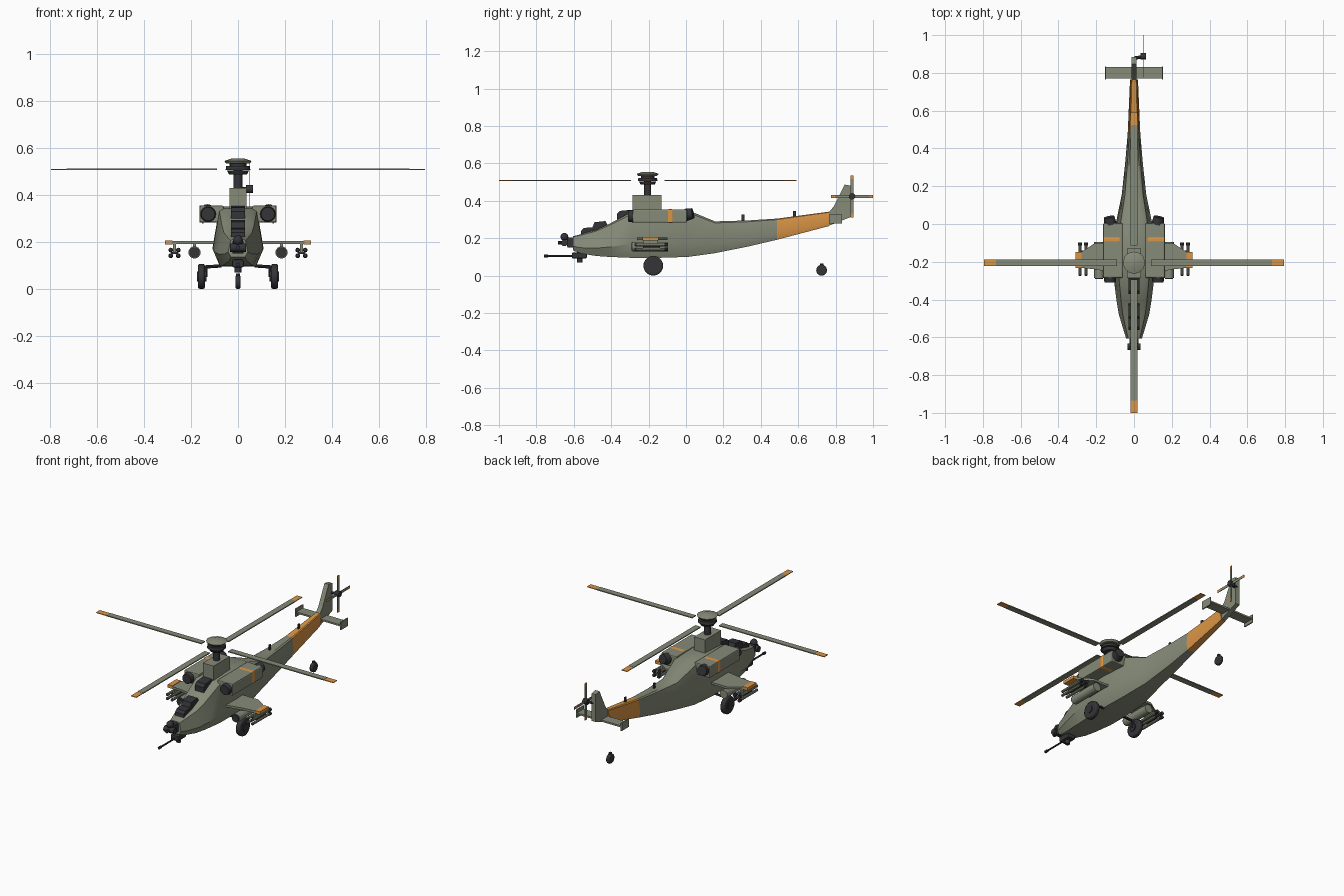
import bpy, bmesh
from math import pi, cos, sin
from mathutils import Vector, Matrix

if "Cube" in bpy.data.objects:
    bpy.data.objects.remove(bpy.data.objects["Cube"])


def mat(name, c):
    m = bpy.data.materials.new(name)
    m.diffuse_color = (*c, 1)
    m.use_nodes = True
    m.node_tree.nodes["Principled BSDF"].inputs["Base Color"].default_value = m.diffuse_color
    return m


OLIVE = mat("olive", (0.24, 0.26, 0.19))
ORANGE = mat("orange", (0.70, 0.30, 0.06))
DARK = mat("dark", (0.035, 0.035, 0.04))


def finish(name, bm, m, smooth=False, bevel=0):
    bmesh.ops.recalc_face_normals(bm, faces=bm.faces)
    me = bpy.data.meshes.new(name)
    bm.to_mesh(me)
    bm.free()
    ob = bpy.data.objects.new(name, me)
    bpy.context.collection.objects.link(ob)
    me.materials.append(m)
    if bevel:
        b = ob.modifiers.new("bevel", 'BEVEL')
        b.width, b.segments = bevel, 2
    if smooth:
        bpy.context.view_layer.objects.active = ob
        bpy.ops.object.select_all(action='DESELECT')
        ob.select_set(True)
        bpy.ops.object.shade_smooth_by_angle(angle=0.6)
    return ob


def box(name, x, y, z, m=OLIVE, rot=None, bevel=0):
    """Box from (min, max) ranges, optionally transformed."""
    bm = bmesh.new()
    c = [(a[0] + a[1]) / 2 for a in (x, y, z)]
    s = [abs(a[1] - a[0]) for a in (x, y, z)]
    M = Matrix.Translation(c) @ Matrix.Diagonal((*s, 1))
    bmesh.ops.create_cube(bm, size=1, matrix=(rot or Matrix()) @ M)
    return finish(name, bm, m, bevel=bevel)


def cyl(name, a, b, r1, r2=None, m=DARK, n=16, bevel=0):
    """Cylinder or cone from point a to point b."""
    a, b = Vector(a), Vector(b)
    d = b - a
    M = Matrix.Translation((a + b) / 2) @ d.to_track_quat('Z', 'Y').to_matrix().to_4x4()
    bm = bmesh.new()
    bmesh.ops.create_cone(bm, cap_ends=True, segments=n, radius1=r1,
                          radius2=r1 if r2 is None else r2, depth=d.length, matrix=M)
    return finish(name, bm, m, True, bevel)


def ball(name, c, r, m=DARK):
    bm = bmesh.new()
    bmesh.ops.create_uvsphere(bm, u_segments=12, v_segments=8, radius=r, matrix=Matrix.Translation(c))
    return finish(name, bm, m, True)


def prism(name, pts, lo, hi, axis='X', m=OLIVE):
    """Extrude an outline: (y, z) points along X or (x, y) points along Z."""
    bm = bmesh.new()
    put = (lambda p, t: (t, p[0], p[1])) if axis == 'X' else (lambda p, t: (p[0], p[1], t))
    A, B = [[bm.verts.new(put(p, t)) for p in pts] for t in (lo, hi)]
    bm.faces.new(A)
    bm.faces.new(B[::-1])
    for i in range(len(pts)):
        j = (i + 1) % len(pts)
        bm.faces.new((A[i], A[j], B[j], B[i]))
    return finish(name, bm, m)


def loft(name, stations, m):
    """Skin faceted sections given as (y, bottom, top, half width)."""
    half = [(0.7, 0), (1, 0.3), (0.74, 0.95), (0.55, 1)]
    shape = half + [(-u, v) for u, v in half[::-1]]
    bm = bmesh.new()
    rings = [[bm.verts.new((u * w, y, b + v * (t - b))) for u, v in shape] for y, b, t, w in stations]
    for A, B in zip(rings, rings[1:]):
        for i in range(8):
            j = (i + 1) % 8
            bm.faces.new((A[i], A[j], B[j], B[i]))
    bm.faces.new(rings[0])
    bm.faces.new(rings[-1])
    return finish(name, bm, m, True)


# Fuselage and painted tail boom
loft("fuselage", [(-0.605, 0.135, 0.21, 0.042), (-0.56, 0.118, 0.222, 0.056), (-0.48, 0.105, 0.245, 0.08),
                  (-0.41, 0.1, 0.277, 0.092), (-0.29, 0.095, 0.342, 0.107), (-0.15, 0.095, 0.35, 0.109),
                  (0.01, 0.1, 0.35, 0.095), (0.155, 0.12, 0.29, 0.065), (0.33, 0.155, 0.295, 0.046),
                  (0.487, 0.192, 0.305, 0.033)], OLIVE)
loft("tail_band", [(0.487, 0.192, 0.305, 0.033), (0.765, 0.265, 0.342, 0.021)], ORANGE)

# Tail fin and stabiliser
prism("tail_fin", [(0.765, 0.267), (0.765, 0.34), (0.79, 0.37), (0.848, 0.487), (0.885, 0.48), (0.885, 0.315)],
      -0.014, 0.014)
box("stabiliser", (-0.15, 0.15), (0.77, 0.832), (0.297, 0.307))
for s in (-1, 1):
    box("stabiliser_end_plate", (s * 0.147, s * 0.154), (0.765, 0.835), (0.278, 0.326))

# Canopy glass, nose step and antennas
prism("canopy", [(-0.565, 0.2), (-0.56, 0.24), (-0.545, 0.255), (-0.5, 0.258), (-0.49, 0.285), (-0.43, 0.292),
                 (-0.415, 0.26)], -0.03, 0.03, m=DARK)
prism("canopy_roof", [(-0.37, 0.28), (-0.37, 0.33), (-0.355, 0.346), (-0.29, 0.352), (-0.28, 0.32)],
      -0.03, 0.03, m=DARK)
for y, z in ((0.305, 0.29), (0.58, 0.31)):
    box("antenna", (-0.004, 0.004), (y - 0.007, y + 0.007), (z, z + 0.036), DARK)

# Nose sensors
box("sensor_mount", (-0.024, 0.024), (-0.635, -0.59), (0.15, 0.205), DARK, bevel=0.005)
ball("upper_sensor", (0, -0.65, 0.207), 0.021)
cyl("sensor_drum", (-0.034, -0.65, 0.175), (0.034, -0.65, 0.175), 0.018, n=12)
cyl("sensor_lens", (0, -0.685, 0.175), (0, -0.65, 0.175), 0.009, n=10)

# Chin gun
cyl("gun_turret", (0, -0.568, 0.07), (0, -0.568, 0.135), 0.014, n=12)
box("gun_body", (-0.025, 0.025), (-0.61, -0.53), (0.092, 0.124), DARK, bevel=0.006)
cyl("gun_barrel", (0, -0.755, 0.104), (0, -0.59, 0.104), 0.005, n=8)
cyl("gun_muzzle", (0, -0.758, 0.104), (0, -0.738, 0.104), 0.008, n=8)

# Engines, wings, weapons and main wheels on both sides
for s in (-1, 1):
    box("engine_nacelle", (s * 0.06, s * 0.163), (-0.285, 0.005), (0.283, 0.354), bevel=0.006)
    box("engine_stripe", (s * 0.07, s * 0.1645), (-0.098, -0.07), (0.2815, 0.3555), ORANGE, bevel=0.006)
    cyl("engine_intake", (s * 0.127, -0.31, 0.318), (s * 0.127, -0.28, 0.318), 0.029, 0.034)
    cyl("engine_exhaust", (s * 0.125, 0, 0.325), (s * 0.132, 0.037, 0.333), 0.033, 0.028)

    prism("wing", [(s * 0.08, -0.265), (s * 0.08, -0.1), (s * 0.205, -0.1), (s * 0.282, -0.15),
                   (s * 0.282, -0.232), (s * 0.205, -0.24)], 0.19, 0.203, 'Z')
    box("wing_tip", (s * 0.278, s * 0.31), (-0.232, -0.148), (0.188, 0.206), ORANGE)
    for x in (0.185, 0.27):
        box("pylon", (s * (x - 0.006), s * (x + 0.006)), (-0.23, -0.15), (0.155, 0.192))
    cyl("rocket_pod", (s * 0.185, -0.285, 0.155), (s * 0.185, -0.095, 0.155), 0.026, m=OLIVE)
    cyl("rocket_pod_face", (s * 0.185, -0.292, 0.155), (s * 0.185, -0.284, 0.155), 0.022)
    box("missile_rack", (s * 0.255, s * 0.285), (-0.23, -0.14), (0.149, 0.157), DARK)
    for dx in (-0.016, 0.016):
        for dz in (-0.012, 0.012):
            x, z = s * (0.27 + dx), 0.153 + dz
            cyl("missile", (x, -0.265, z), (x, -0.1, z), 0.008, m=OLIVE, n=8)
            ball("missile_nose", (x, -0.268, z), 0.0085)
            cyl("missile_tail", (x, -0.115, z), (x, -0.098, z), 0.0105, n=8)

    cyl("gear_strut", (s * 0.07, -0.175, 0.098), (s * 0.16, -0.175, 0.092), 0.007, n=8)
    cyl("gear_leg", (s * 0.137, -0.175, 0.1), (s * 0.137, -0.175, 0.05), 0.007, n=8)
    cyl("main_wheel", (s * 0.141, -0.175, 0.053), (s * 0.17, -0.175, 0.053), 0.053, n=20, bevel=0.007)
    cyl("wheel_hub", (s * 0.135, -0.175, 0.053), (s * 0.174, -0.175, 0.053), 0.022, n=12)

# Tail wheel
cyl("tail_wheel", (-0.01, 0.725, 0.029), (0.01, 0.725, 0.029), 0.029, n=16, bevel=0.005)
cyl("tail_wheel_stub", (0, 0.725, 0.05), (0, 0.725, 0.066), 0.009, n=8)

# Rotor mast and hub
RY = -0.205
box("mast_housing", (-0.036, 0.036), (-0.285, -0.13), (0.28, 0.43))
cyl("mast", (0, RY, 0.42), (0, RY, 0.54), 0.019, n=12)
cyl("hub_lower", (0, RY, 0.487), (0, RY, 0.503), 0.038, 0.046)
cyl("hub_plate", (0, RY, 0.505), (0, RY, 0.522), 0.053, 0.05)
cyl("hub_collar", (0, RY, 0.522), (0, RY, 0.534), 0.036)
cyl("radar_dome_rim", (0, RY, 0.533), (0, RY, 0.544), 0.05, 0.059, OLIVE, 12)
cyl("radar_dome_top", (0, RY, 0.544), (0, RY, 0.555), 0.059, 0.026, OLIVE, 12)

# Main rotor blades
for i in range(4):
    R = Matrix.Translation((0, RY, 0.508)) @ Matrix.Rotation(i * pi / 2, 4, 'Z')
    box("rotor_blade", (0.09, 0.73), (-0.018, 0.018), (-0.003, 0.003), OLIVE, R)
    box("rotor_blade_tip", (0.73, 0.795), (-0.018, 0.018), (-0.002, 0.002), ORANGE, R)

# Tail rotor
TY, TZ = 0.888, 0.424
cyl("tail_rotor_hub", (0.035, TY, TZ), (0.063, TY, TZ), 0.017, n=12)
cyl("tail_rotor_shaft", (0, TY - 0.01, TZ), (0.04, TY - 0.004, TZ), 0.009, n=8)
for i in range(4):
    R = Matrix.Translation((0.05, TY, TZ)) @ Matrix.Rotation(i * pi / 2, 4, 'X')
    box("tail_rotor_blade", (-0.0015, 0.0015), (0.01, 0.092), (-0.008, 0.008), OLIVE, R)
    box("tail_rotor_tip", (-0.0015, 0.0015), (0.092, 0.112), (-0.008, 0.008), ORANGE, R)
